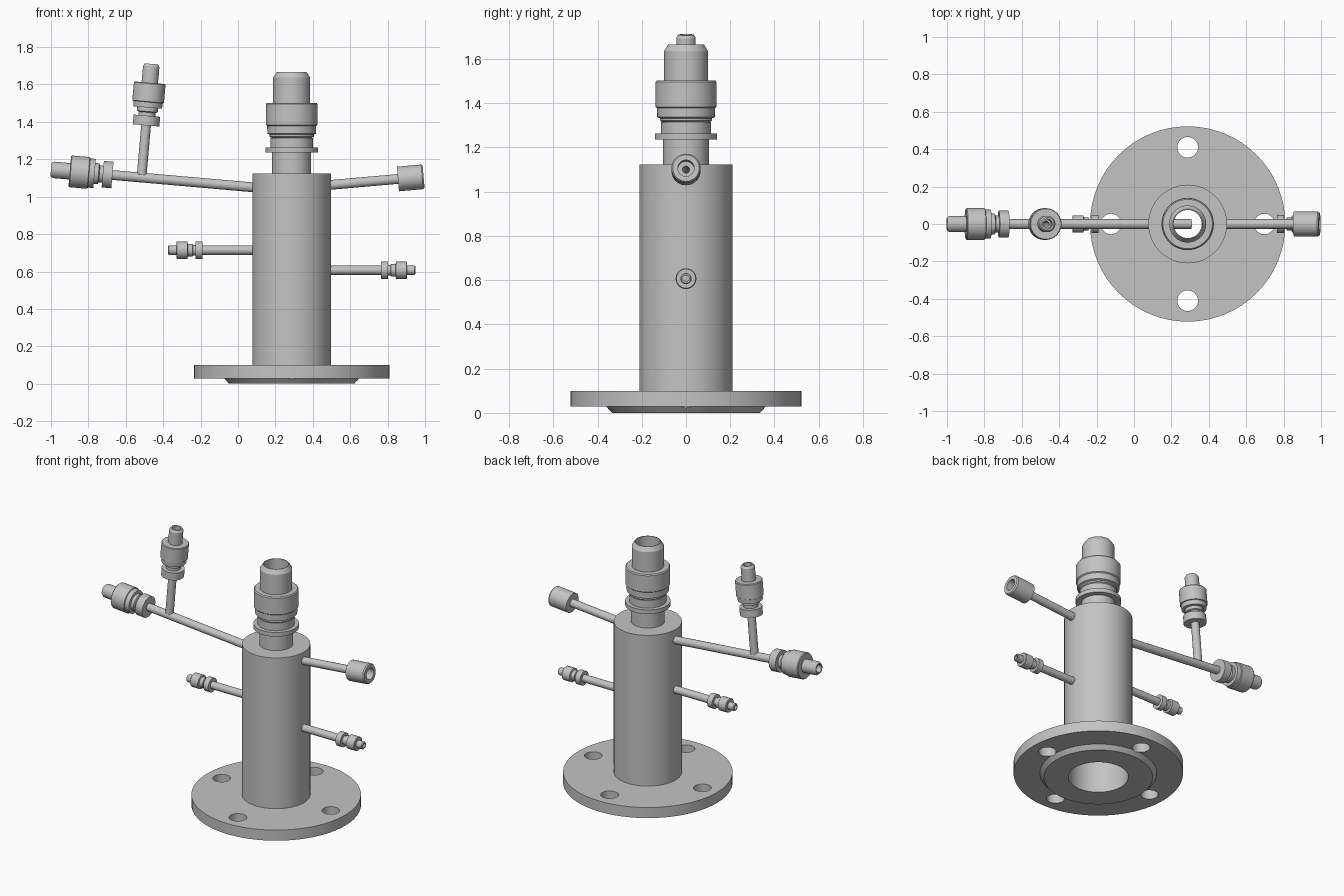
import bpy, bmesh, math
from mathutils import Vector

if "Cube" in bpy.data.objects:
    bpy.data.objects.remove(bpy.data.objects["Cube"])

CX = 0.287                      # axis of the main column
TILT = math.radians(5)

steel = bpy.data.materials.new("steel grey")
steel.diffuse_color = (0.55, 0.55, 0.55, 1)
steel.use_nodes = True
steel.node_tree.nodes["Principled BSDF"].inputs["Base Color"].default_value = steel.diffuse_color


def lathe(name, profile, origin, direction, seg=40):
    """Revolve a closed (radius, distance) loop about an axis."""
    bm = bmesh.new()
    q = Vector((0, 0, 1)).rotation_difference(Vector(direction).normalized())
    rings = []
    for k in range(seg):
        a = 2 * math.pi * k / seg
        rings.append([bm.verts.new(Vector(origin) + q @ Vector(
            (r * math.cos(a), r * math.sin(a), t))) for r, t in profile])
    n = len(profile)
    for k in range(seg):
        a, b = rings[k], rings[(k + 1) % seg]
        for i in range(n):
            j = (i + 1) % n
            bm.faces.new((a[i], b[i], b[j], a[j]))
    bmesh.ops.recalc_face_normals(bm, faces=bm.faces)
    me = bpy.data.meshes.new(name)
    bm.to_mesh(me)
    bm.free()
    ob = bpy.data.objects.new(name, me)
    bpy.context.collection.objects.link(ob)
    me.materials.append(steel)
    bpy.ops.object.select_all(action='DESELECT')
    ob.select_set(True)
    bpy.context.view_layer.objects.active = ob
    bpy.ops.object.shade_smooth_by_angle(angle=math.radians(25))
    return ob


def pipe(name, origin, direction, start, end, r=0.026, bore=0.016):
    return lathe(name, [(bore, start), (r, start), (r, end), (bore, end)],
                 origin, direction, 24)


def along(origin, direction, t):
    return Vector(origin) + Vector(direction) * t


# base flange with raised face and four bolt holes
flange = lathe("base_flange", [(0.185, 0), (0.335, 0), (0.36, 0.028), (0.522, 0.028),
                               (0.522, 0.1), (0.185, 0.1)], (CX, 0, 0), (0, 0, 1), 64)
for k in range(4):
    a = k * math.pi / 2
    bpy.ops.mesh.primitive_cylinder_add(
        vertices=32, radius=0.055, depth=0.3,
        location=(CX + 0.41 * math.cos(a), 0.41 * math.sin(a), 0.06))
    cutter = bpy.context.object
    cutter.name = "bolt_hole_cutter"
    cutter.hide_render = True
    cutter.hide_set(True)
    cutter.data.materials.append(steel)
    mod = flange.modifiers.new("bolt_hole", 'BOOLEAN')
    mod.operation = 'DIFFERENCE'
    mod.solver = 'EXACT'
    mod.object = cutter

# main hollow column, open at the bottom
lathe("column", [(0.185, 0.1), (0.21, 0.1), (0.21, 1.124), (0.075, 1.124),
                 (0.075, 1.095), (0.185, 1.095)], (CX, 0, 0), (0, 0, 1), 64)

# top connection: neck, collar, nut and chamfered tube
lathe("top_neck", [(0.075, 1.124), (0.104, 1.124), (0.104, 1.236), (0.14, 1.236),
                   (0.14, 1.264), (0.114, 1.264), (0.114, 1.315), (0.075, 1.315)],
      (CX, 0, 0), (0, 0, 1), 48)
lathe("top_nut", [(0.075, 1.315), (0.108, 1.315), (0.118, 1.322), (0.118, 1.332),
                  (0.13, 1.337), (0.131, 1.378), (0.138, 1.384), (0.138, 1.495),
                  (0.132, 1.502), (0.075, 1.502)], (CX, 0, 0), (0, 0, 1), 48)
lathe("top_tube", [(0.075, 1.502), (0.099, 1.502), (0.099, 1.637), (0.08, 1.666),
                   (0.075, 1.666)], (CX, 0, 0), (0, 0, 1), 48)

# valve fittings: collar, neck, nut and tip
LARGE = [(0.016, 0), (0.071, 0), (0.071, 0.052), (0.045, 0.052), (0.045, 0.07),
         (0.056, 0.075), (0.056, 0.096), (0.077, 0.096), (0.079, 0.125),
         (0.085, 0.128), (0.085, 0.224), (0.081, 0.229), (0.044, 0.229),
         (0.044, 0.316), (0.035, 0.33), (0.026, 0.33), (0.026, 0.25), (0.016, 0.25)]
SMALL = [(0.014, 0), (0.047, 0), (0.047, 0.037), (0.028, 0.037), (0.028, 0.05),
         (0.034, 0.053), (0.034, 0.077), (0.046, 0.08), (0.046, 0.136),
         (0.043, 0.139), (0.025, 0.139), (0.025, 0.178), (0.021, 0.183),
         (0.014, 0.183)]

# upper left branch, tilted upward and reaching into the column
left_o = (CX, 0, 1.032)
left_d = (-math.cos(TILT), 0, math.sin(TILT))
pipe("left_branch_pipe", left_o, left_d, -0.02, 0.962)
lathe("left_branch_fitting", LARGE, along(left_o, left_d, 0.962), left_d)

# riser standing square on the left branch
rise_o = along(left_o, left_d, 0.806)
rise_d = (math.sin(TILT), 0, math.cos(TILT))
pipe("riser_pipe", rise_o, rise_d, 0.015, 0.28)
lathe("riser_fitting", LARGE, along(rise_o, rise_d, 0.28), rise_d)

# upper right branch with socket
right_o = (CX, 0, 1.045)
right_d = (math.cos(TILT), 0, math.sin(TILT))
pipe("right_branch_pipe", right_o, right_d, 0.18, 0.575)
lathe("right_branch_socket", [(0.016, 0.57), (0.066, 0.57), (0.066, 0.7), (0.06, 0.708),
                              (0.037, 0.708), (0.037, 0.63), (0.016, 0.63)],
      right_o, right_d)

# lower horizontal branches
for side, sx, z, reach in (("left", -1, 0.714, 0.478), ("right", 1, 0.607, 0.478)):
    o, d = (CX, 0, z), (sx, 0, 0)
    pipe("lower_%s_pipe" % side, o, d, 0.18, reach, 0.025, 0.014)
    lathe("lower_%s_fitting" % side, SMALL, along(o, d, reach), d, 32)
